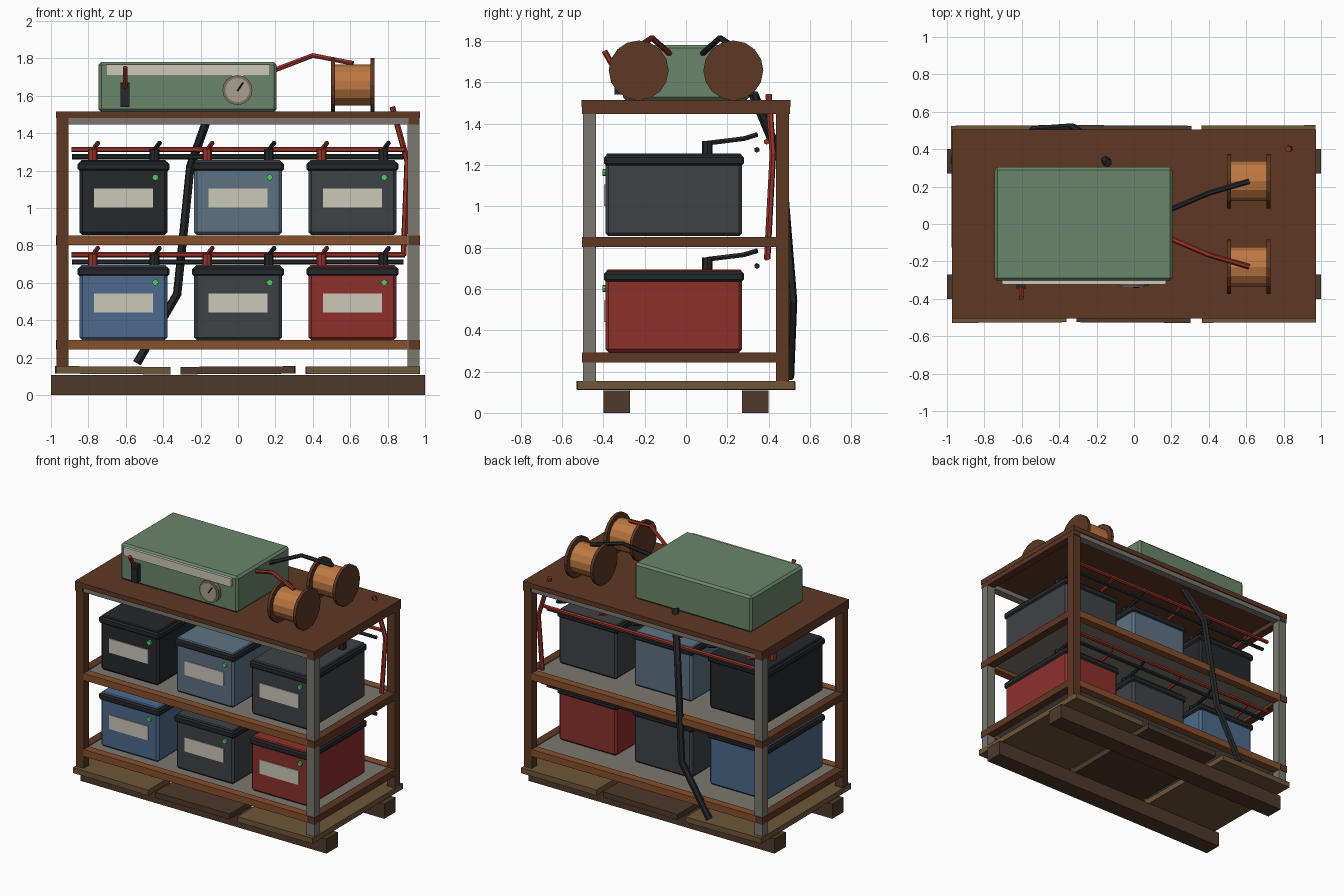
import bpy, math
from mathutils import Vector

if "Cube" in bpy.data.objects:
    bpy.data.objects.remove(bpy.data.objects["Cube"])


def mat(name, h):
    m = bpy.data.materials.new(name)
    rgb = [int(h[i:i + 2], 16) / 255 for i in (0, 2, 4)]
    m.diffuse_color = [((c + 0.055) / 1.055) ** 2.4 if c > 0.04 else c / 12.92 for c in rgb] + [1]
    m.use_nodes = True
    m.node_tree.nodes["Principled BSDF"].inputs["Base Color"].default_value = m.diffuse_color
    return m


BROWN = mat("dark_wood", "5E3824")
RUST = mat("rust_wood", "86502C")
GREY = mat("worn_steel", "7A776E")
SKID = mat("skid_wood", "4E3A2A")
PLANK = mat("plank_wood", "6E5638")
GREEN = mat("green_paint", "69866A")
CREAM = mat("label", "CBC7B8")
RED = mat("red_cable", "9C3429")
BLACK = mat("black_rubber", "25272A")
COPPER = mat("copper", "BE7842")
DIAL = mat("dial_face", "A8A190")
RIM = mat("dial_rim", "7D7060")
LED = mat("led", "4FD060")
SHELLS = {k: mat("shell_" + k, h) for k, h in dict(
    black="26282B", steel="5C7284", grey="3F4246", blue="4C6A8C", red="8C302B").items()}


def finish(o, name, m, bevel=0):
    o.name = name
    if m:
        o.data.materials.append(m)
    if bevel:
        b = o.modifiers.new("bevel", 'BEVEL')
        b.width, b.segments = bevel, 1
    return o


def box(name, x, y, z, m, bevel=0, rot=(0, 0, 0)):
    """Box from (min, max) ranges."""
    c = [(r[0] + r[1]) / 2 for r in (x, y, z)]
    bpy.ops.mesh.primitive_cube_add(size=1, location=c, rotation=rot)
    o = bpy.context.object
    s = [r[1] - r[0] for r in (x, y, z)]
    for v in o.data.vertices:
        v.co = Vector(v.co[i] * s[i] for i in range(3))
    return finish(o, name, m, bevel)


def cyl(name, a, b, r, m, n=8):
    """Cylinder between two points."""
    a, b = Vector(a), Vector(b)
    d = b - a
    bpy.ops.mesh.primitive_cylinder_add(vertices=n, radius=r, depth=d.length, location=(a + b) / 2,
                                        rotation=d.to_track_quat('Z', 'Y').to_euler())
    return finish(bpy.context.object, name, m)


def cable(name, pts, r, m):
    """Low-poly tube along a polyline."""
    cu = bpy.data.curves.new(name, 'CURVE')
    cu.dimensions = '3D'
    cu.bevel_depth, cu.bevel_resolution, cu.use_fill_caps = r, 1, True
    s = cu.splines.new('POLY')
    s.points.add(len(pts) - 1)
    for p, q in zip(s.points, pts):
        p.co = (*q, 1)
    s.use_smooth = False
    o = bpy.data.objects.new(name, cu)
    bpy.context.collection.objects.link(o)
    cu.materials.append(m)
    return o


# Pallet: two skids and three uneven planks
for s in (-1, 1):
    box("pallet_skid", (-1, 1), sorted((s * 0.27, s * 0.40)), (0, 0.108), SKID)
for x, m, rz, ry in ((-0.67, PLANK, 0.006, 0.008), (0, SKID, -0.006, -0.006), (0.667, PLANK, 0.004, -0.004)):
    box("pallet_plank", (x - 0.305, x + 0.305), (-0.527, 0.527), (0.112, 0.152), m, 0, (0, ry, rz))

# Corner posts, alternating wood and steel
for sx in (-1, 1):
    for sy in (-1, 1):
        box("corner_post", sorted((sx * 0.905, sx * 0.97)), sorted((sy * 0.435, sy * 0.498)),
            (0.15, 1.48), BROWN if sx == sy else GREY)

# Shelf frames and decks
for top in (0.293, 0.852):
    zr = (top - 0.05, top)
    for s in (-1, 1):
        box("shelf_long_rail", (-0.905, 0.905), sorted((s * 0.44, s * 0.499)), zr, RUST)
        y = (-0.503, 0.435) if s > 0 else (-0.435, 0.503)
        box("shelf_side_rail", sorted((s * 0.912, s * 0.973)), y, zr, BROWN)
    box("shelf_deck", (-0.912, 0.912), (-0.44, 0.44), (top - 0.025, top - 0.005), GREY)

# Table top and its aprons
box("table_top", (-0.973, 0.973), (-0.505, 0.505), (1.48, 1.515), BROWN)
for s in (-1, 1):
    box("top_long_apron", (-0.905, 0.905), sorted((s * 0.44, s * 0.497)), (1.447, 1.48), GREY)
    box("top_side_apron", sorted((s * 0.912, s * 0.971)), (-0.503, 0.503), (1.447, 1.48), BROWN)


# Batteries with lid, label, lamp, terminals and leads
def battery(x, z, m):
    box("battery_case", (x - 0.235, x + 0.235), (-0.39, 0.272), (z, z + 0.36), m, 0.015)
    box("battery_lid_band", (x - 0.245, x + 0.245), (-0.397, 0.28), (z + 0.342, z + 0.39), BLACK, 0.01)
    box("battery_lid_top", (x - 0.23, x + 0.23), (-0.385, 0.268), (z + 0.385, z + 0.401), m, 0.006)
    box("battery_label", (x - 0.158, x + 0.158), (-0.396, -0.385), (z + 0.147, z + 0.25), CREAM)
    cyl("battery_lamp", (x + 0.17, -0.385, z + 0.308), (x + 0.17, -0.405, z + 0.308), 0.017, LED, 8)
    for s, c, yb, zb in ((-1, RED, 0.39, 0.455), (1, BLACK, 0.345, 0.49)):
        t = x + s * 0.165
        cyl("terminal_post", (t, 0.103, z + 0.395), (t, 0.103, z + 0.46), 0.026, c, 8)
        cable("terminal_lead", [(t, 0.10, z + 0.45), (t + 0.012, 0.28, z + 0.472),
                                (t + 0.028, 0.345, z + 0.492)], 0.013, c)


for z, row in ((0.293, ("blue", "grey", "red")), (0.855, ("black", "steel", "grey"))):
    for x, k in zip((-0.612, 0, 0.612), row):
        battery(x, z, SHELLS[k])
    # Bus bars behind each row
    cyl("bus_bar_red", (-0.89, 0.39, z + 0.457), (0.893, 0.39, z + 0.457), 0.014, RED, 6)
    cyl("bus_bar_black", (-0.887, 0.343, z + 0.418), (0.885, 0.343, z + 0.418), 0.014, BLACK, 6)

# Rising red link and heavy black cable down the back
cable("riser_cable_red", [(0.825, 0.40, 1.54), (0.905, 0.42, 1.25), (0.885, 0.393, 0.745)], 0.016, RED)
cable("back_cable_black", [(-0.14, 0.325, 1.545), (-0.255, 0.46, 1.22), (-0.325, 0.515, 0.54),
                           (-0.54, 0.50, 0.17)], 0.024, BLACK)

# Inverter cabinet with front strip
box("inverter_box", (-0.745, 0.207), (-0.305, 0.305), (1.513, 1.78), GREEN, 0.015)
box("inverter_strip", (-0.705, 0.17), (-0.323, -0.30), (1.705, 1.767), CREAM)

# Dial gauge
cyl("gauge_rim", (-0.003, -0.30, 1.63), (-0.003, -0.332, 1.63), 0.08, RIM, 16)
cyl("gauge_face", (-0.003, -0.32, 1.63), (-0.003, -0.337, 1.63), 0.065, DIAL, 16)
cyl("gauge_needle", (-0.003, -0.339, 1.625), (0.027, -0.339, 1.67), 0.004, BLACK, 4)

# Knife switch
box("switch_base", (-0.628, -0.58), (-0.345, -0.30), (1.54, 1.67), BLACK)
cyl("switch_handle", (-0.604, -0.335, 1.645), (-0.604, -0.395, 1.752), 0.014, RED, 6)

# Copper spools and their feed cables
for s, m in ((-1, RED), (1, BLACK)):
    y = s * 0.229
    cyl("spool_winding", (0.51, y, 1.657), (0.72, y, 1.657), 0.11, COPPER, 14)
    for x in (0.497, 0.708):
        cyl("spool_flange", (x, y, 1.657), (x + 0.022, y, 1.657), 0.145, BROWN, 16)
    cable("spool_cable", [(0.19, s * 0.075, 1.735), (0.40, s * 0.165, 1.815), (0.615, s * 0.228, 1.773)], 0.014, m)
